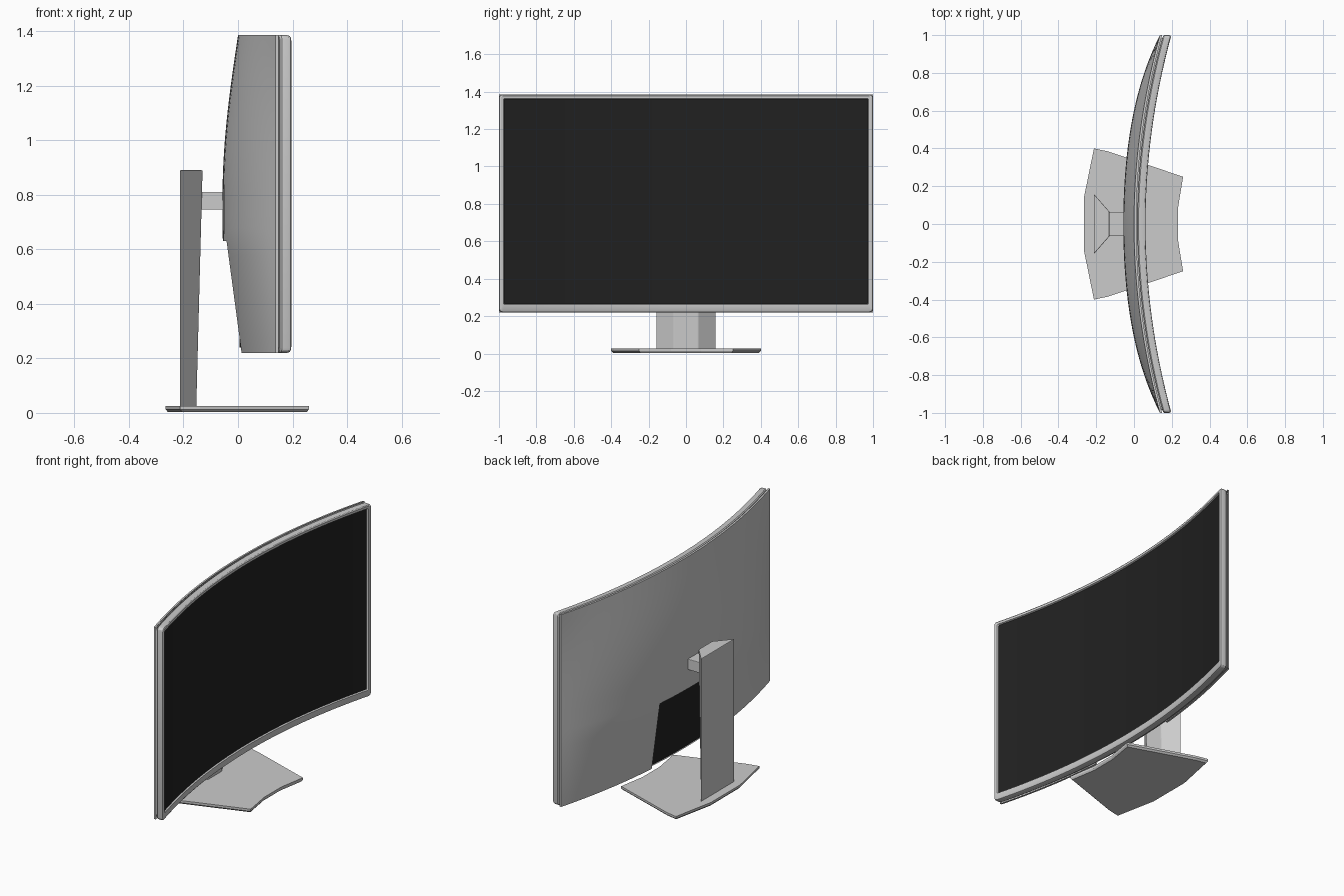
import bpy, bmesh, math

if "Cube" in bpy.data.objects:
    bpy.data.objects.remove(bpy.data.objects["Cube"])

dark = bpy.data.materials.new("dark_panel")
dark.diffuse_color = (0.015, 0.015, 0.015, 1)
dark.use_nodes = True
dark.node_tree.nodes["Principled BSDF"].inputs["Base Color"].default_value = dark.diffuse_color
ZLO, ZHI = 0.22, 1.385


def curve(y):
    return 0.137 * y * y


def finish(bm, name, mat=None, bevel=0, smooth=True):
    bmesh.ops.recalc_face_normals(bm, faces=bm.faces)
    me = bpy.data.meshes.new(name)
    bm.to_mesh(me)
    bm.free()
    ob = bpy.data.objects.new(name, me)
    bpy.context.collection.objects.link(ob)
    if mat:
        me.materials.append(mat)
    if bevel:
        m = ob.modifiers.new("bevel", 'BEVEL')
        m.width, m.segments = bevel, 2
    if smooth:
        bpy.ops.object.select_all(action='DESELECT')
        ob.select_set(True)
        bpy.context.view_layer.objects.active = ob
        bpy.ops.object.shade_smooth_by_angle(angle=math.radians(30))
    return ob


def rect_loop(hy, lo, hi, r, n=32):
    """Rounded rectangle in y-z, with the long sides subdivided."""
    pts = []
    corners = [(hy - r, lo + r, -90), (hy - r, hi - r, 0),
               (r - hy, hi - r, 90), (r - hy, lo + r, 180)]
    for i, (cy, cz, a0) in enumerate(corners):
        for k in range(4):
            a = math.radians(a0 + 30 * k)
            pts.append((cy + r * math.cos(a), cz + r * math.sin(a)))
        if i in (1, 3):
            y, z = pts[-1]
            pts += [(y - 2 * y * k / n, z) for k in range(1, n)]
    return pts


def grid(ys, zs, xf, skip=lambda y, z: False):
    bm = bmesh.new()
    v = [[bm.verts.new((xf(y, z), y, z)) for z in zs] for y in ys]
    for i in range(len(ys) - 1):
        for j in range(len(zs) - 1):
            if not skip((ys[i] + ys[i + 1]) / 2, (zs[j] + zs[j + 1]) / 2):
                bm.faces.new((v[i][j], v[i + 1][j], v[i + 1][j + 1], v[i][j + 1]))
    used = [w for w in bm.verts if not w.link_faces]
    bmesh.ops.delete(bm, geom=used, context='VERTS')
    return bm


def span(a, b, n):
    return [a + (b - a) * k / n for k in range(n)]


# curved front frame: profile lofted around the screen, with the seam groove behind
profile = [  # half width, bottom, top, corner radius, x offset
    (0.985, ZLO + .015, ZHI - .015, .010, 0.002), (0.985, ZLO + .015, ZHI - .015, .010, 0.018),
    (0.995, ZLO + .005, ZHI - .005, .014, 0.018), (1.0, ZLO, ZHI, .018, 0.024),
    (1.0, ZLO, ZHI, .018, 0.048), (0.997, ZLO + .003, ZHI - .003, .016, 0.057),
    (0.99, ZLO + .01, ZHI - .008, .012, 0.061), (0.976, 0.262, 1.363, .006, 0.061),
    (0.972, 0.266, 1.359, .004, 0.050)]
bm = bmesh.new()
prev = None
for hy, lo, hi, r, off in profile:
    ring = [bm.verts.new((curve(y) + off, y, z)) for y, z in rect_loop(hy, lo, hi, r)]
    if prev:
        for k in range(len(ring)):
            q = (k + 1) % len(ring)
            bm.faces.new((prev[k], prev[q], ring[q], ring[k]))
    prev = ring
finish(bm, "screen_frame")

# dark display surface
ys = span(-0.974, 0.974, 32) + [0.974]
finish(grid(ys, [0.264, 1.361], lambda y, z: curve(y) + 0.052), "display", dark)


# bulged rear shell with a rectangular recess at lower centre
def bulge(y, z):
    if z > 0.785:
        s = math.sin(math.pi / 2 * (ZHI - z) / (ZHI - 0.785))
    else:
        s = min(1, (z - ZLO) / 0.42)
    return curve(y) - 0.057 * s * (1 - y ** 4)


W, T = 0.31, 0.63
ys = span(-1, -W, 14) + span(-W, W, 12) + span(W, 1, 14) + [1]
zs = span(ZLO, T, 8) + span(T, ZHI, 16) + [ZHI]
bm = grid(ys, zs, bulge, lambda y, z: abs(y) < W and z < T)
rim = [e for e in bm.edges if e.is_boundary]
new = bmesh.ops.extrude_edge_only(bm, edges=rim)["geom"]
for v in new:
    if isinstance(v, bmesh.types.BMVert):
        v.co.x = curve(v.co.y) + 0.012
finish(bm, "rear_shell")

# inner back plate closing the body, and the dark connector panel in the recess
ys = span(-0.99, 0.99, 32) + [0.99]
finish(grid(ys, [ZLO + .01, ZHI - .01], lambda y, z: curve(y) + 0.011), "inner_plate")
ys = span(-W, W, 12) + [W]
finish(grid(ys, [ZLO + .02, T], lambda y, z: curve(y) + 0.005), "connector_panel", dark)


# prism between two outlines of equal length
def prism(name, low, z0, high, z1, bevel):
    bm = bmesh.new()
    a = [bm.verts.new((x, y, z0)) for x, y in low]
    b = [bm.verts.new((x, y, z1)) for x, y in high]
    bm.faces.new(a)
    bm.faces.new(b)
    for k in range(len(a)):
        q = (k + 1) % len(a)
        bm.faces.new((a[k], a[q], b[q], b[k]))
    return finish(bm, name, bevel=bevel, smooth=False)


def mirrored(half):
    return half + [(x, -y) for x, y in reversed(half)]


# stand column, arm and base
prism("stand_column", mirrored([(-.213, .16), (-.153, .065)]), 0.022,
      mirrored([(-.213, .16), (-.13, .065)]), 0.89, 0.004)
arm = mirrored([(-.14, .062), (-.045, .062)])
prism("stand_arm", arm, 0.745, arm, 0.81, 0.003)
half = [(-.265, .14), (-.212, .40), (-.14, .385), (.26, .25), (.232, .08)]
base = mirrored(half)
prism("stand_base", [(x * .97, y * .97) for x, y in base], 0.003, base, 0.013, 0)
prism("stand_base_top", base, 0.013, base, 0.026, 0)
